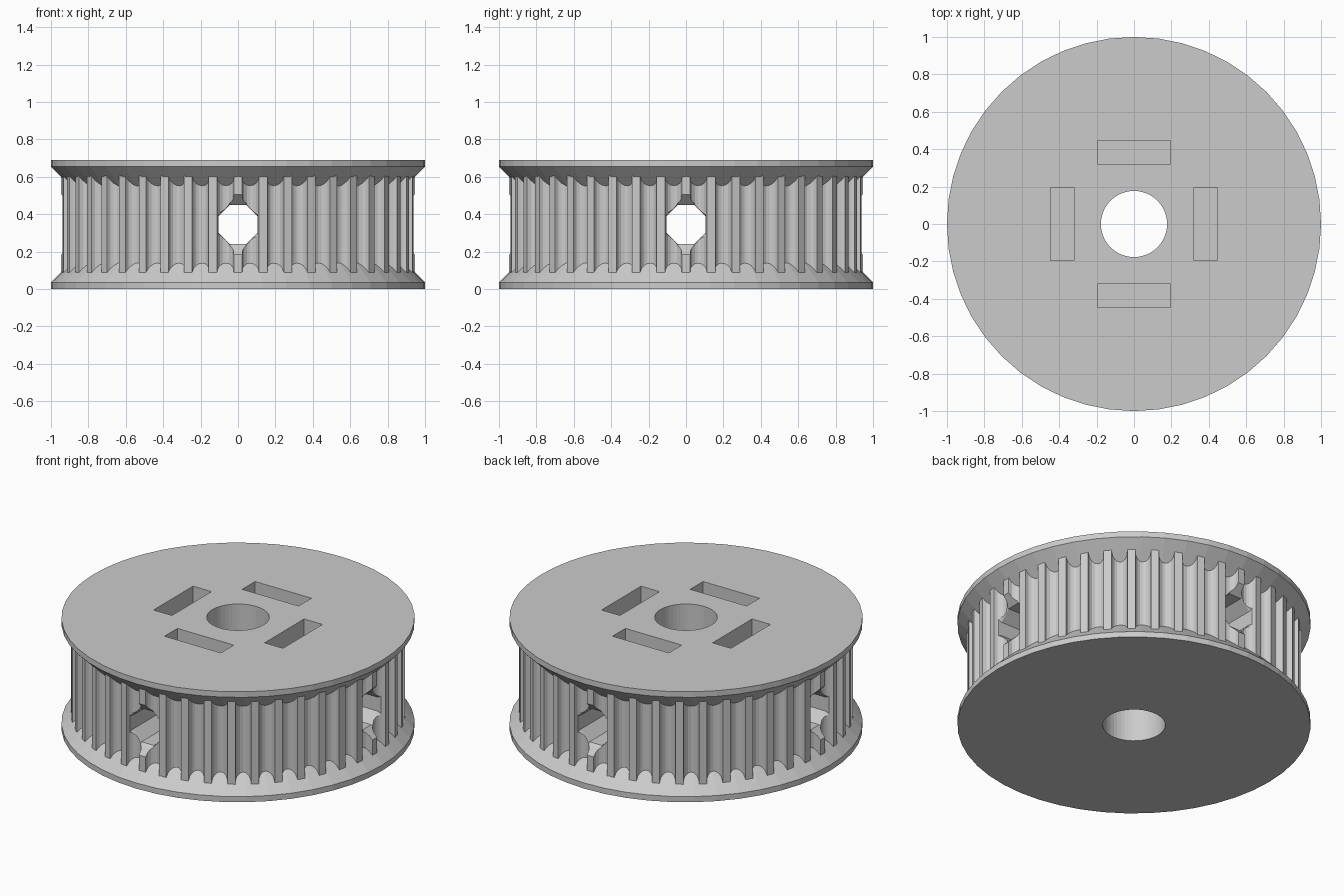
import bpy, bmesh
from math import pi, sin, cos
from mathutils import Matrix

if "Cube" in bpy.data.objects:
    bpy.data.objects.remove(bpy.data.objects["Cube"])

HEIGHT = 0.69
TEETH = 44
TIP = 0.945

grey = bpy.data.materials.new("plain grey")
grey.use_nodes = True
grey.diffuse_color = (0.6, 0.6, 0.6, 1)
grey.node_tree.nodes["Principled BSDF"].inputs["Base Color"].default_value = (0.6, 0.6, 0.6, 1)


def loft(name, rings, matrix=Matrix()):
    """Closed solid through a stack of equal-length point rings."""
    bm = bmesh.new()
    loops = [[bm.verts.new(p) for p in ring] for ring in rings]
    for a, b in zip(loops, loops[1:]):
        for i in range(len(a)):
            j = (i + 1) % len(a)
            bm.faces.new((a[i], a[j], b[j], b[i]))
    bm.faces.new(loops[0])
    bm.faces.new(loops[-1])
    bm.transform(matrix)
    bmesh.ops.recalc_face_normals(bm, faces=bm.faces)
    mesh = bpy.data.meshes.new(name)
    bm.to_mesh(mesh)
    bm.free()
    mesh.materials.append(grey)
    obj = bpy.data.objects.new(name, mesh)
    bpy.context.collection.objects.link(obj)
    return obj


def circle(r, z, n=48):
    return [(r * cos(2 * pi * i / n), r * sin(2 * pi * i / n), z) for i in range(n)]


def combine(target, other, operation):
    mod = target.modifiers.new(operation.lower(), 'BOOLEAN')
    mod.operation = operation
    mod.solver = 'EXACT'
    mod.object = other
    bpy.context.view_layer.objects.active = target
    bpy.ops.object.modifier_apply(modifier=mod.name)
    bpy.data.objects.remove(other)


# Toothed drum: round grooves between narrow flat lands
pitch = 2 * pi / TEETH
groove_r = 0.045
outline = []
for k in range(TEETH):
    mid = -pi / 2 + (k + 0.5) * pitch
    for s in range(9):
        a = pi * s / 8
        out = 0.94 - groove_r * sin(a)
        side = -groove_r * cos(a)
        if s in (0, 8):
            out = TIP
        outline.append((out * cos(mid) - side * sin(mid),
                        out * sin(mid) + side * cos(mid)))
pulley = loft("toothed_pulley", [[(x, y, z) for x, y in outline] for z in (0.02, HEIGHT - 0.02)])

# Bevelled flanges at the bottom and top
for sign, base in ((1, 0), (-1, HEIGHT)):
    flange = loft("flange", [circle(r, base + sign * h)
                             for r, h in ((1, 0), (1, 0.035), (0.85, 0.185))])
    combine(pulley, flange, 'UNION')

# Shaft bore
combine(pulley, loft("bore_cutter", [circle(0.177, -0.1), circle(0.177, 0.8)]), 'DIFFERENCE')

# Octagonal cross holes, flared up and down at the rim
for turn in (0, pi / 2):
    rings = []
    for y, half in ((-0.99, 0.205), (-0.89, 0.105), (0.89, 0.105), (0.99, 0.205)):
        corner = 1 / cos(pi / 8)
        rings.append([(0.105 * corner * cos(pi / 8 + i * pi / 4), y,
                       HEIGHT / 2 + half * corner * sin(pi / 8 + i * pi / 4)) for i in range(8)])
    combine(pulley, loft("cross_hole_cutter", rings, Matrix.Rotation(turn, 4, 'Z')), 'DIFFERENCE')

# Four nut slots, open at the top only
for k in range(4):
    rect = ((-0.195, 0.32), (0.195, 0.32), (0.195, 0.447), (-0.195, 0.447))
    slot = loft("slot_cutter", [[(x, y, z) for x, y in rect] for z in (0.15, 0.8)],
                Matrix.Rotation(k * pi / 2, 4, 'Z'))
    combine(pulley, slot, 'DIFFERENCE')
